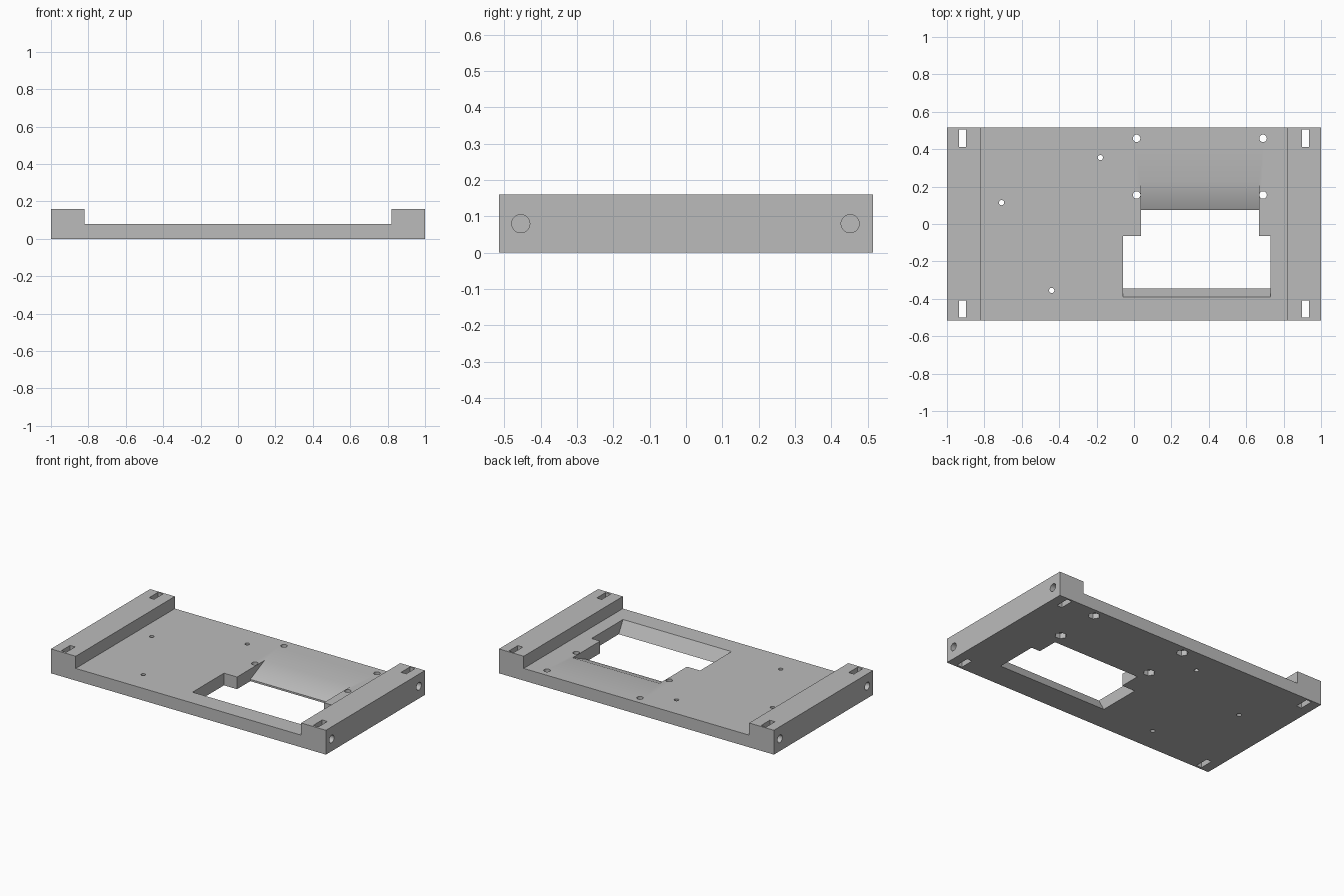
import bpy
import bmesh
import math
from mathutils import Matrix, Vector

cube = bpy.data.objects.get("Cube")
if cube:
    bpy.data.objects.remove(cube, do_unlink=True)

grey = bpy.data.materials.new("plain grey")
grey.use_nodes = True
colour = (0.5, 0.5, 0.5, 1)
grey.diffuse_color = colour
grey.node_tree.nodes["Principled BSDF"].inputs["Base Color"].default_value = colour


def prism(name, points, axis, start, end):
    """Extrude an outline along x (points are y, z), y (x, z) or z (x, y)."""
    def place(p, d):
        return {"x": (d, *p), "y": (p[0], d, p[1]), "z": (*p, d)}[axis]
    bm = bmesh.new()
    face = bm.faces.new([bm.verts.new(place(p, start)) for p in points])
    new = bmesh.ops.extrude_face_region(bm, geom=[face])["geom"]
    shift = Vector(place((0, 0), end - start))
    bmesh.ops.translate(bm, vec=shift, verts=[v for v in new if isinstance(v, bmesh.types.BMVert)])
    bmesh.ops.recalc_face_normals(bm, faces=bm.faces)
    mesh = bpy.data.meshes.new(name)
    bm.to_mesh(mesh)
    bm.free()
    mesh.materials.append(grey)
    obj = bpy.data.objects.new(name, mesh)
    bpy.context.collection.objects.link(obj)
    return obj


def ring(cx, cy, radius, sides):
    return [(cx + radius * math.cos(2 * math.pi * i / sides),
             cy + radius * math.sin(2 * math.pi * i / sides)) for i in range(sides)]


def rectangle(cx, cy, w, h):
    return [(cx + sx * w / 2, cy + sy * h / 2)
            for sx, sy in ((-1, -1), (1, -1), (1, 1), (-1, 1))]


# Base plate with a raised rail at each end
half = [(1, 0), (1, 0.16), (0.82, 0.16), (0.82, 0.08)]
outline = half + [(-x, z) for x, z in reversed(half)]
plate = prism("mounting_plate", outline, "y", -0.515, 0.515)

cutters = []

# Stepped opening with sloping front and back walls
wide = [(-0.345, -0.02), (-0.345, 0), (-0.39, 0.08), (-0.39, 0.1), (-0.063, 0.1), (-0.063, -0.02)]
narrow = [(-0.1, -0.02), (0.075, -0.02), (0.075, 0.012), (0.224, 0.08), (0.224, 0.1), (-0.1, 0.1)]
cutters.append(prism("wide_opening", wide, "x", -0.058, 0.731))
cutters.append(prism("narrow_opening", narrow, "x", 0.037, 0.668))

# Bolt holes with hexagonal nut pockets underneath
for x in (0.014, 0.69):
    for y in (0.155, 0.458):
        cutters.append(prism("bolt_hole", ring(x, y, 0.02, 24), "z", -0.02, 0.1))
        cutters.append(prism("nut_pocket", ring(x, y, 0.036, 6), "z", -0.02, 0.035))

# Small pilot holes
for x, y in ((-0.18, 0.355), (-0.708, 0.114), (-0.44, -0.355)):
    cutters.append(prism("pilot_hole", ring(x, y, 0.014, 20), "z", -0.02, 0.1))

# Nut slots and end screw holes in the rails
for side in (-1, 1):
    for y in (-0.454, 0.458):
        cutters.append(prism("nut_slot", rectangle(side * 0.917, y, 0.037, 0.092), "z", -0.02, 0.2))
    for y in (-0.455, 0.452):
        cutters.append(prism("screw_hole", ring(y, 0.08, 0.025, 28), "x", side * 0.86, side * 1.02))

# Cut everything out, then remove the cutters
bpy.context.view_layer.objects.active = plate
for cutter in cutters:
    cutter.hide_render = True
    mod = plate.modifiers.new(cutter.name, "BOOLEAN")
    mod.operation = "DIFFERENCE"
    mod.solver = "EXACT"
    mod.object = cutter
    bpy.ops.object.modifier_apply(modifier=mod.name)
    bpy.data.objects.remove(cutter, do_unlink=True)

# Smooth only the round hole walls
bpy.ops.object.select_all(action="DESELECT")
plate.select_set(True)
bpy.ops.object.shade_smooth_by_angle(angle=math.radians(25))
